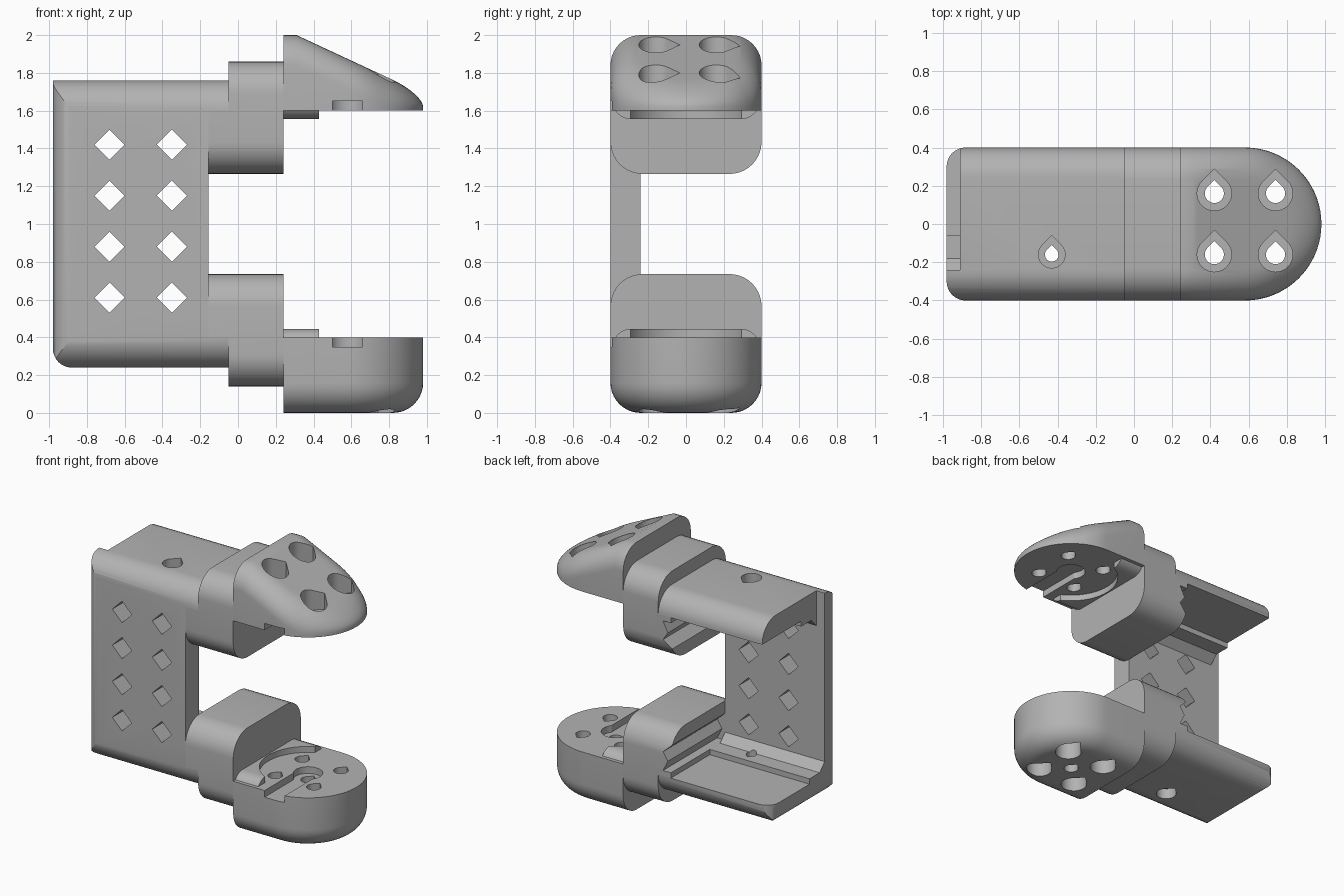
import bpy, bmesh, math
from mathutils import Vector

if "Cube" in bpy.data.objects:
    bpy.data.objects.remove(bpy.data.objects["Cube"])

GREY = (0.45, 0.45, 0.45, 1)
mat = bpy.data.materials.new("plain grey")
mat.use_nodes = True
mat.diffuse_color = GREY
mat.node_tree.nodes["Principled BSDF"].inputs["Base Color"].default_value = GREY


def make(name, bm):
    bmesh.ops.recalc_face_normals(bm, faces=bm.faces)
    mesh = bpy.data.meshes.new(name)
    bm.to_mesh(mesh)
    bm.free()
    mesh.materials.append(mat)
    ob = bpy.data.objects.new(name, mesh)
    bpy.context.collection.objects.link(ob)
    return ob


def prism(name, points, axis, lo, hi):
    """Extrude a 2D outline along an axis; the other two axes stay in order."""
    bm = bmesh.new()
    rings = []
    for level in (lo, hi):
        ring = []
        for p in points:
            co = list(p)
            co.insert(axis, level)
            ring.append(bm.verts.new(co))
        rings.append(ring)
        bm.faces.new(ring)
    n = len(points)
    for i in range(n):
        j = (i + 1) % n
        bm.faces.new((rings[0][i], rings[0][j], rings[1][j], rings[1][i]))
    return make(name, bm)


def arc(cx, cy, r, start, end, steps):
    angles = [math.radians(start + (end - start) * i / steps) for i in range(steps + 1)]
    return [(cx + r * math.cos(a), cy + r * math.sin(a)) for a in angles]


def rounded(x0, x1, y0, y1, r):
    return (arc(x1 - r, y0 + r, r, -90, 0, 10) + arc(x1 - r, y1 - r, r, 0, 90, 10)
            + arc(x0 + r, y1 - r, r, 90, 180, 10) + arc(x0 + r, y0 + r, r, 180, 270, 10))


def rect(x0, x1, y0, y1):
    return [(x0, y0), (x1, y0), (x1, y1), (x0, y1)]


def teardrop(x, y, r):
    return arc(x, y, r, 135, 405, 24) + [(x, y + r * math.sqrt(2))]


def boolean(ob, tools, operation="DIFFERENCE"):
    for tool in tools:
        mod = ob.modifiers.new("cut", "BOOLEAN")
        mod.operation, mod.solver, mod.object = operation, "EXACT", tool
        graph = bpy.context.evaluated_depsgraph_get()
        graph.update()
        mesh = bpy.data.meshes.new_from_object(ob.evaluated_get(graph))
        ob.modifiers.clear()
        ob.data = mesh
        bpy.data.objects.remove(tool)


def smooth(ob):
    bpy.ops.object.select_all(action="DESELECT")
    ob.select_set(True)
    bpy.context.view_layer.objects.active = ob
    bpy.ops.object.shade_smooth_by_angle(angle=math.radians(30))


# C-shaped housing: rounded tube, rounded at its closed end
body = prism("housing", rounded(-0.4, 0.4, 0.24, 1.76, 0.16), 0, -0.98, -0.05)
ends = [(0.5, -0.4), (0.5, 0.4)]
plan = ends + arc(-0.88, 0.3, 0.1, 90, 180, 8) + arc(-0.88, -0.3, 0.1, 180, 270, 8)
side = [(0.5, 0.1), (0.5, 2.2), (-0.98, 2.2)] + arc(-0.88, 0.34, 0.1, 180, 270, 8) + [(-0.88, 0.1)]
side[-1] = (-0.88, 0.24)
side[0] = (0.5, 0.24)
side.pop()
boolean(body, [prism("end_round", plan, 2, -0.2, 2.2),
               prism("base_round", side, 1, -0.6, 0.6)], "INTERSECT")

# Hollow interior with ledges, the mouth, and the stepped upper end
hollow = [(-0.24, 0.5), (-0.18, 0.44), (-0.06, 0.44), (-0.06, 0.4), (0.6, 0.4)]
hollow += [(y, 2 - z) for y, z in reversed(hollow)]
boolean(body, [prism("hollow", hollow, 0, -1.2, 0.2),
               prism("mouth", rect(-0.6, 0.6, 0.4, 1.6), 0, -0.155, 0.2),
               prism("end_step", rect(-0.24, 0.6, 1.3, 2), 0, -1.2, -0.91)])

# Diamond windows in the front plate
for x in (-0.68, -0.35):
    for row in range(4):
        z = 0.61 + row * 0.27
        boolean(body, [prism("window", arc(x, z, 0.08, 0, 270, 3), 1, -0.6, 0)])

# Counterbored screw holes in the top and bottom walls
for s in (1, -1):
    for r, h in ((0.07, 0.68), (0.036, 0.5)):
        boolean(body, [prism("screw_hole", teardrop(-0.43, -0.16, r), 2,
                             *sorted((1 + s * h, 1 + s * 0.9)))])
smooth(body)


def head(name, s, top):
    """D-shaped head with a rounded outer rim, grown away from its contact face."""
    bm = bmesh.new()
    r, steps, rings = 0.16, 10, []

    def outline(d):
        w = 0.4 - d
        bend = arc(0.58, 0, w, -90, 90, 36)
        return [(0.24, -w), (0.31, -w)] + bend + [(0.31, w), (0.24, w)]

    outer = outline(0)
    rings.append([bm.verts.new((x, y, 1 + s * 0.6)) for x, y in outer])
    for k in range(steps + 1):
        t = math.pi / 2 * k / steps
        ring = []
        for (x, y), (ox, oy) in zip(outline(r * (1 - math.cos(t))), outer):
            drop = min(r, top(ox) - 0.02) * (1 - math.sin(t))
            ring.append(bm.verts.new((x, y, 1 + s * (0.6 + top(x) - drop))))
        rings.append(ring)
    n = len(outer)
    for a, b in zip(rings, rings[1:]):
        for i in range(n):
            j = (i + 1) % n
            bm.faces.new((a[i], a[j], b[j], b[i]))
    bm.faces.new(rings[0])
    last = rings[-1]
    bm.faces.new((last[0], last[1], last[-2], last[-1]))
    bm.faces.new(last[1:-1])
    return make(name, bm)


def slope(x):
    return min(0.4, 0.4 - 0.465 * (x - 0.31))


for label, s, top in (("upper", 1, slope), ("lower", -1, lambda x: 0.4)):
    def span(a, b):
        return sorted((1 + s * a, 1 + s * b))

    # Collar with a notched inner end
    collar = prism(label + "_collar", rounded(-0.4, 0.4, *span(0.265, 0.86), 0.17), 0, -0.155, 0.24)
    notch = [(-0.2, 1 + s * 0.34), (-0.155, 1 + s * 0.36), (-0.09, 1 + s * 0.42),
             (-0.13, 1 + s * 0.48), (-0.09, 1 + s * 0.56), (-0.2, 1 + s * 0.56)]
    boolean(collar, [prism("shoulder", rect(-0.3, -0.05, *span(0.6, 1)), 1, -0.6, 0.6),
                     prism("notch", notch, 1, -0.24, 0.6)])
    smooth(collar)

    # Head with four counterbored holes and a keyhole channel
    part = head(label + "_head", s, top)
    for x in (0.42, 0.74):
        for y in (-0.16, 0.16):
            boolean(part, [prism("bore", teardrop(x, y, 0.09), 2, *span(0.68, 1.2)),
                           prism("shaft", teardrop(x, y, 0.05), 2, *span(0.5, 0.75))])
    boolean(part, [prism("hub", arc(0.58, 0, 0.1, 0, 350, 35), 2, *span(0.5, 0.65)),
                   prism("channel", rect(0.5, 0.66, -0.6, 0), 2, *span(0.5, 0.65))])
    if s < 0:
        boolean(part, [prism("centre_hole", teardrop(0.58, 0, 0.05), 2, -0.2, 0.5)])
    smooth(part)

    # Crescent lip beside the contact face
    lip = prism(label + "_lip", rounded(-0.39, 0.39, *span(0.555, 0.78), 0.1), 0, 0.24, 0.43)
    boolean(lip, [prism("lip_round", arc(0.58, 0, 0.33, 0, 355, 71), 2, *span(0.4, 0.9)),
                  prism("lip_trim", rect(0, 1, -0.6, 0.6), 2, *span(0.601, 1))])
    smooth(lip)
